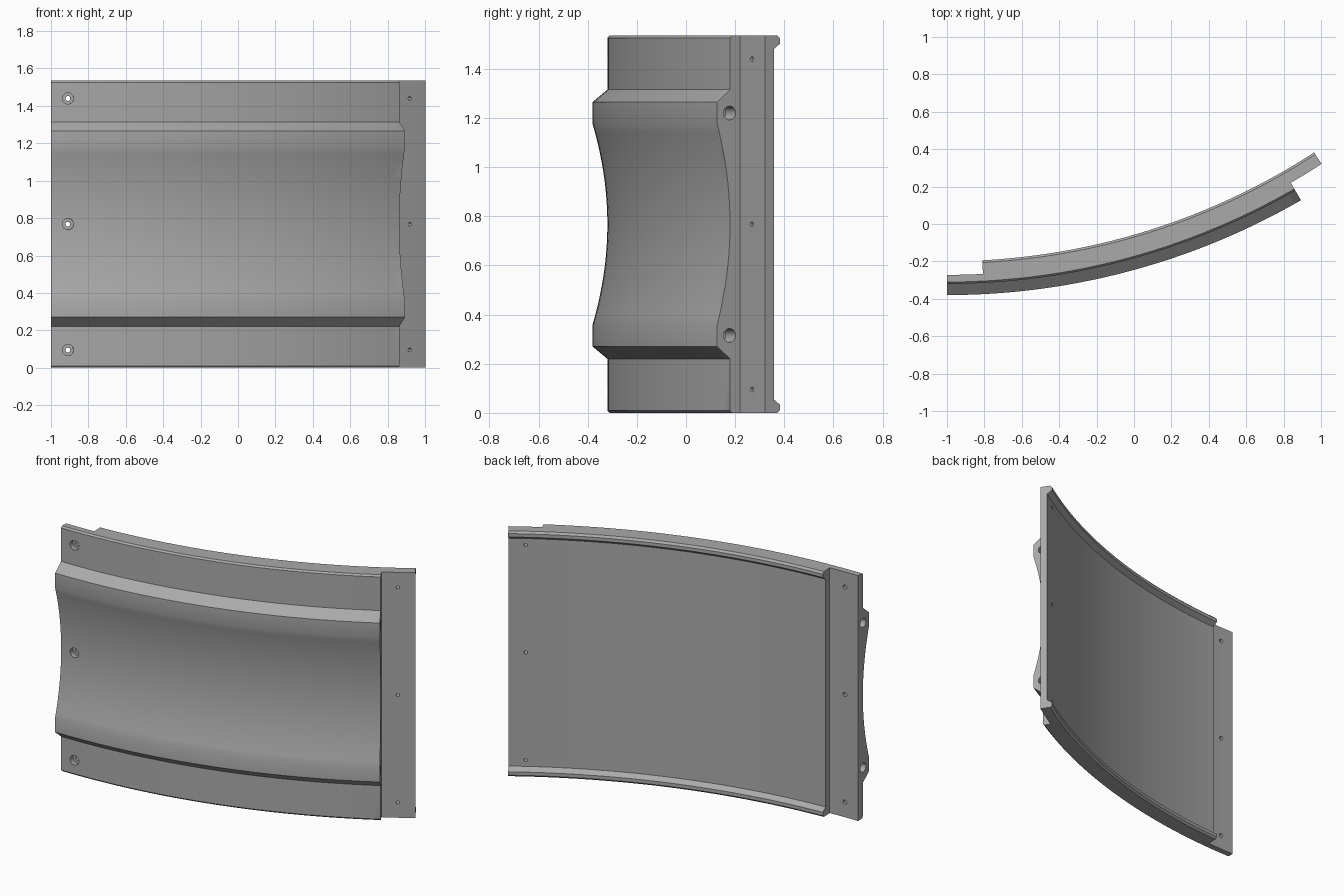
import bpy, bmesh, math
from mathutils import Vector, Matrix

old = bpy.data.objects.get("Cube")
if old:
    bpy.data.objects.remove(old)

HEIGHT = 1.535
MID = HEIGHT / 2
AXIS = Vector((-1, 3.405, 0))      # vertical axis the panel bends around
INNER, SEAM, SKIN, RIB = 3.634, 3.677, 3.725, 3.785
STEP = 0.75                        # degrees per segment

grey = bpy.data.materials.new("panel_grey")
grey.use_nodes = True
colour = (0.4, 0.4, 0.4, 1)
grey.diffuse_color = colour
grey.node_tree.nodes["Principled BSDF"].inputs["Base Color"].default_value = colour


def outward(deg):
    a = math.radians(deg)
    return Vector((math.sin(a), -math.cos(a), 0))


def along(deg):
    a = math.radians(deg)
    return Vector((math.cos(a), math.sin(a), 0))


def make_object(name, bm):
    bmesh.ops.recalc_face_normals(bm, faces=bm.faces)
    mesh = bpy.data.meshes.new(name)
    bm.to_mesh(mesh)
    bm.free()
    mesh.materials.append(grey)
    obj = bpy.data.objects.new(name, mesh)
    bpy.context.collection.objects.link(obj)
    return obj


def sweep(name, profile, start, end):
    """Sweep a closed (radius, z) profile around the axis."""
    bm = bmesh.new()
    count = round((end - start) / STEP)
    rings = []
    for i in range(count + 1):
        d = outward(start + i * STEP)
        rings.append([bm.verts.new(AXIS + d * r + Vector((0, 0, z))) for r, z in profile])
    n = len(profile)
    for a, b in zip(rings, rings[1:]):
        for j in range(n):
            k = (j + 1) % n
            bm.faces.new((a[j], a[k], b[k], b[j]))
    bm.faces.new(rings[0])
    bm.faces.new(rings[-1])
    return make_object(name, bm)


def drill(name, centre, direction, radius, depth):
    """Cylinder centred on a point, lying along a direction."""
    bm = bmesh.new()
    turn = direction.to_track_quat('Z', 'Y').to_matrix().to_4x4()
    bmesh.ops.create_cone(bm, cap_ends=True, segments=24, radius1=radius, radius2=radius,
                          depth=depth, matrix=Matrix.Translation(centre) @ turn)
    return make_object(name, bm)


def cut(target, cutter):
    cutter.hide_render = True
    mod = target.modifiers.new("cut", 'BOOLEAN')
    mod.operation = 'DIFFERENCE'
    mod.solver = 'EXACT'
    mod.object = cutter
    bpy.context.view_layer.objects.active = target
    bpy.ops.object.modifier_apply(modifier=mod.name)
    bpy.data.objects.remove(cutter)


def block(r0, r1):
    return [(r0, -0.1), (r1, -0.1), (r1, HEIGHT + 0.1), (r0, HEIGHT + 0.1)]


# Lower half of the cross-section: back lip, edge, skin, rib shoulder, hollow
lower = [(INNER, 0.055), (3.604, 0.033), (3.604, 0.012), (3.616, 0), (SKIN - 0.01, 0),
         (SKIN, 0.01), (SKIN, 0.22), (RIB, 0.27)]
hollow = MID - 0.36
for i in range(12):
    t = 1 - i / 12
    lower.append((SKIN + (RIB - SKIN) * t * t, MID - hollow * t))
upper = [(r, HEIGHT - z) for r, z in reversed(lower)]
panel = sweep("curved_panel", lower + [(SKIN, MID)] + upper, 0, 33)

# Overlap joints: recess behind one end, flange in front of the other
cut(panel, sweep("recess_cutter", block(3.5, SEAM), -0.75, 3))
cut(panel, sweep("flange_cutter", block(SEAM, 3.9), 30, 33.75))

# Screw holes in both joints
for z in (0.095, MID, HEIGHT - 0.095):
    up = Vector((0, 0, z))
    for deg, radius in ((1.4, 0.013), (31.45, 0.01)):
        d = outward(deg)
        cut(panel, drill("hole_cutter", AXIS + d * 3.68 + up, d, radius, 0.4))
    d = outward(1.4)
    cut(panel, drill("counterbore_cutter", AXIS + d * (SKIN + 0.07) + up, d, 0.03, 0.2))

# Dowel holes in the end faces of the rib
for z in (0.315, HEIGHT - 0.315):
    for deg in (0, 30):
        centre = AXIS + outward(deg) * 3.727 + Vector((0, 0, z))
        cut(panel, drill("dowel_cutter", centre, along(deg), 0.028, 0.16))

bpy.ops.object.select_all(action='DESELECT')
panel.select_set(True)
bpy.context.view_layer.objects.active = panel
bpy.ops.object.shade_smooth_by_angle(angle=math.radians(25))
